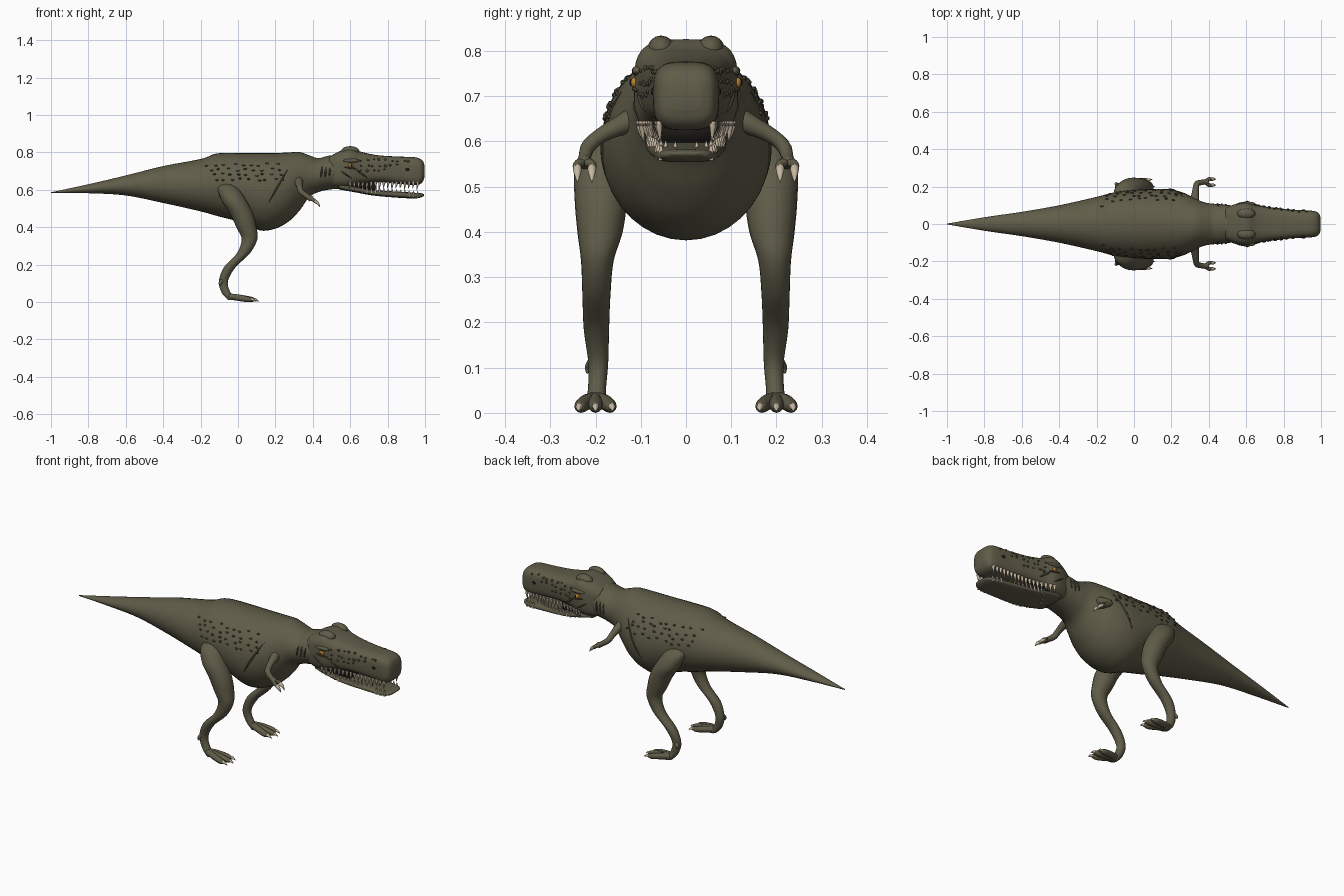
import bpy, bmesh, math, random
from mathutils import Vector

random.seed(4)
if "Cube" in bpy.data.objects:
    bpy.data.objects.remove(bpy.data.objects["Cube"])


def material(name, *rgb):
    m = bpy.data.materials.new(name)
    m.use_nodes = True
    m.diffuse_color = (*rgb, 1)
    bsdf = m.node_tree.nodes["Principled BSDF"]
    bsdf.inputs["Base Color"].default_value = (*rgb, 1)
    bsdf.inputs["Roughness"].default_value = 0.7
    return m


SKIN = material("olive skin", 0.115, 0.107, 0.065)
SCALE = material("dark scale", 0.06, 0.055, 0.033)
IVORY = material("ivory", 0.58, 0.48, 0.36)
AMBER = material("amber eye", 0.5, 0.22, 0.03)
BLACK = material("mouth black", 0.012, 0.01, 0.008)


def finish(name, bm, mat):
    bmesh.ops.recalc_face_normals(bm, faces=bm.faces)
    mesh = bpy.data.meshes.new(name)
    bm.to_mesh(mesh)
    bm.free()
    mesh.materials.append(mat)
    for p in mesh.polygons:
        p.use_smooth = True
    ob = bpy.data.objects.new(name, mesh)
    bpy.context.collection.objects.link(ob)
    return ob


def smooth(rows, steps=6):
    """Catmull-Rom interpolation through rows of numbers."""
    pts = [rows[0], *rows, rows[-1]]
    out = []
    for a, b, c, d in zip(pts, pts[1:], pts[2:], pts[3:]):
        for i in range(steps):
            t = i / steps
            out.append([q + 0.5 * t * (r - p + t * (2*p - 5*q + 4*r - s + t * (3*(q - r) + s - p)))
                        for p, q, r, s in zip(a, b, c, d)])
    return out + [list(rows[-1])]


def section(angle, power):
    c, s = math.cos(angle), math.sin(angle)
    return (math.copysign(abs(c) ** (2 / power), c), math.copysign(abs(s) ** (2 / power), s))


def add_rings(bm, rings):
    loops = [[bm.verts.new(p) for p in ring] for ring in rings]
    n = len(loops[0])
    for a, b in zip(loops, loops[1:]):
        for i in range(n):
            bm.faces.new((a[i], a[(i + 1) % n], b[(i + 1) % n], b[i]))
    bm.faces.new(loops[0])
    bm.faces.new(loops[-1])


def loft(name, rows, mat, power=2, upright=False, n=36):
    """Rows are centre x, y, z and two radii."""
    rings = []
    for x, y, z, a, b in rows:
        ring = []
        for i in range(n):
            c, s = section(math.tau * i / n, power)
            ring.append((x + a*c, y + b*s, z) if upright else (x, y + a*c, z + b*s))
        rings.append(ring)
    bm = bmesh.new()
    add_rings(bm, rings)
    return finish(name, bm, mat)


def profile(rows):
    """Turn x, top, bottom, half width into smoothed loft rows."""
    return smooth([(x, 0, (t + b) / 2, w, (t - b) / 2) for x, t, b, w in rows])


def on_side(rows, x, z, side, power, lift=0.0):
    """Point on the flank of a lofted body."""
    for p, q in zip(rows, rows[1:]):
        if p[0] <= x <= q[0]:
            t = (x - p[0]) / max(q[0] - p[0], 1e-6)
            _, _, cz, w, h = [u + t * (v - u) for u, v in zip(p, q)]
            k = max(0, 1 - abs((z - cz) / h) ** power) ** (1 / power)
            return Vector((x, side * (w * k + lift), z))


def tube(bm, rows, n=12):
    """Round tube through rows of x, y, z, radius."""
    pts = smooth(rows, 5)
    rings = []
    for i, p in enumerate(pts):
        d = Vector(pts[min(i + 1, len(pts) - 1)][:3]) - Vector(pts[max(i - 1, 0)][:3])
        q = d.to_track_quat('Z', 'Y')
        rings.append([Vector(p[:3]) + q @ Vector((math.cos(a), math.sin(a), 0)) * p[3]
                      for a in (math.tau * j / n for j in range(n))])
    add_rings(bm, rings)


def ball(bm, at, size):
    made = bmesh.ops.create_uvsphere(bm, u_segments=12, v_segments=8, radius=1)["verts"]
    for v in made:
        v.co = Vector(at) + Vector(a * b for a, b in zip(v.co, size))


# Body from tail tip to neck
BODY = profile([(-1, .587, .583, .002), (-.8, .63, .582, .036), (-.6, .677, .57, .065),
                (-.4, .727, .53, .1), (-.2, .765, .485, .145), (-.11, .795, .46, .168),
                (.02, .797, .425, .183), (.12, .797, .383, .188), (.2, .797, .393, .184),
                (.27, .8, .43, .165), (.33, .802, .49, .135), (.38, .785, .56, .115),
                (.43, .77, .588, .108), (.5, .785, .603, .102), (.58, .78, .607, .09)])
loft("body", BODY, SKIN)

# Skull, lower jaw and mouth
BOX = 3.4
HEAD = profile([(.49, .778, .62, .085), (.54, .805, .61, .106), (.6, .826, .612, .115),
                (.66, .803, .63, .1), (.75, .785, .64, .087), (.86, .778, .632, .076),
                (.95, .774, .625, .071), (.985, .758, .64, .06), (.998, .73, .67, .035)])
loft("skull", HEAD, SKIN, BOX)
JAW = profile([(.54, .64, .602, .08), (.62, .62, .588, .09), (.72, .6, .57, .086),
               (.84, .592, .559, .076), (.94, .585, .554, .066), (.98, .582, .56, .052),
               (.995, .577, .57, .03)])
loft("lower_jaw", JAW, SKIN, 3)
loft("mouth_lining", profile([(.55, .65, .6, .07), (.65, .65, .6, .075), (.74, .65, .59, .06)]),
     BLACK, 3)

crest, teeth = bmesh.new(), bmesh.new()
scales, creases = bmesh.new(), bmesh.new()
eyes, pits, arms, claws, feet = [bmesh.new() for _ in range(5)]

for side, label in ((-1, "near"), (1, "far")):
    # Brow crests and eyes
    ball(crest, (.6, side * .055, .805), (.05, .03, .029))
    ball(crest, (.605, side * .108, .756), (.045, .012, .011))
    ball(eyes, (.605, side * .113, .73), (.014, .01, .012))
    ball(pits, (.608, side * .121, .73), (.004, .004, .008))
    ball(pits, on_side(HEAD, .905, .71, side, BOX), (.011, .004, .008))

    # Teeth along both jaws
    for i in range(17):
        x = .6 + i * .0225
        long = .024 + .01 * (i % 3 == 1)
        top = on_side(HEAD, x, .66, side, BOX, -.008)
        tube(teeth, [(x, top.y, .645, .008), (x, top.y, .632, .007),
                     (x - .004, top.y * .97, .632 - long, .001)], 8)
        low = on_side(JAW, x, .588 if x < .9 else .575, side, 3, -.005)
        base = .612 - (x - .6) * .09
        tube(teeth, [(x, low.y, base - .022, .006), (x, low.y, base, .005),
                     (x, low.y, base + .014, .001)], 8)

    # Scattered scales on flank and snout
    for row in range(4):
        for i in range(9):
            x = -.16 + i * .046 + row * .012 + random.uniform(-.012, .012)
            z = .735 - row * .026 + random.uniform(-.008, .008)
            ball(scales, on_side(BODY, x, z, side, 2), (.009, .005, .005))
    for row in range(3):
        for i in range(9 - row * 2):
            x = .66 + i * .032 + random.uniform(-.008, .008)
            z = .757 - row * .026 + random.uniform(-.006, .006)
            r = random.uniform(.005, .009)
            ball(scales, on_side(HEAD, x, z, side, BOX), (r, .005, r * .8))

    # Skin creases on flank, neck and face
    def crease(rows, power, start, end, r):
        line = []
        for i in range(9):
            x, z = [a + (b - a) * i / 8 for a, b in zip(start, end)]
            line.append((*on_side(rows, x, z, side, power), r * (.25 + math.sin(math.pi * i / 8))))
        tube(creases, line, 8)
    crease(BODY, 2, (.265, .71), (.16, .525), .004)
    for k in range(3):
        crease(BODY, 2, (.45 + k * .022, .725), (.443 + k * .022, .665), .004)
    crease(HEAD, BOX, (.63, .71), (.69, .665), .004)
    crease(HEAD, BOX, (.57, .72), (.64, .712), .004)
    crease(HEAD, BOX, (.55, .7), (.61, .66), .003)

    # Legs
    leg = [(-.06, .14, .635, .025, .025), (-.052, .165, .605, .056, .05),
           (-.02, .185, .54, .067, .06), (.02, .188, .47, .062, .058),
           (.045, .19, .4, .054, .05), (.061, .196, .335, .042, .036),
           (.028, .198, .26, .035, .031), (-.045, .198, .185, .031, .028),
           (-.078, .194, .11, .024, .022), (-.063, .197, .05, .024, .02),
           (-.03, .2, .012, .024, .024)]
    loft(label + "_leg", smooth([(x, side * y, z, a, b) for x, y, z, a, b in leg]),
         SKIN, upright=True, n=24)

    # Three toes, heel spur and claws
    for spread in (-1, 0, 1):
        y = [side * (.2 + spread * d) for d in (.006, .02, .032, .037)]
        reach = .014 * (spread == 0)
        tube(feet, [(-.045, y[0], .03, .016), (0, y[1], .024, .017),
                    (.05 + reach, y[2], .015, .015), (.075 + reach, y[2], .013, .009)])
        tube(claws, [(.062 + reach, y[2], .015, .009), (.08 + reach, y[3], .013, .007),
                     (.098 + reach, y[3], .004, .001)], 8)
    tube(feet, [(-.085, side * .205, .115, .012), (-.095, side * .215, .1, .009),
                (-.092, side * .219, .088, .002)])

    # Arms and hands
    tube(arms, [(.31, side * .09, .66, .035), (.325, side * .135, .64, .024),
                (.33, side * .185, .615, .017), (.338, side * .215, .59, .016),
                (.37, side * .224, .565, .014), (.392, side * .225, .552, .016)])
    for y in (.208, .24):
        tube(arms, [(.38, side * .225, .558, .011), (.4, side * y, .548, .01),
                    (.415, side * y, .538, .008)])
        tube(claws, [(.408, side * y, .542, .01), (.425, side * y, .53, .008),
                     (.438, side * y, .51, .001)], 8)

for name, bm, mat in (("brow_crests", crest, SKIN), ("teeth", teeth, IVORY),
                      ("scales", scales, SCALE), ("skin_creases", creases, SCALE),
                      ("eyes", eyes, AMBER), ("pupils_and_nostrils", pits, BLACK),
                      ("arms", arms, SKIN), ("claws", claws, IVORY), ("feet", feet, SKIN)):
    finish(name, bm, mat)
